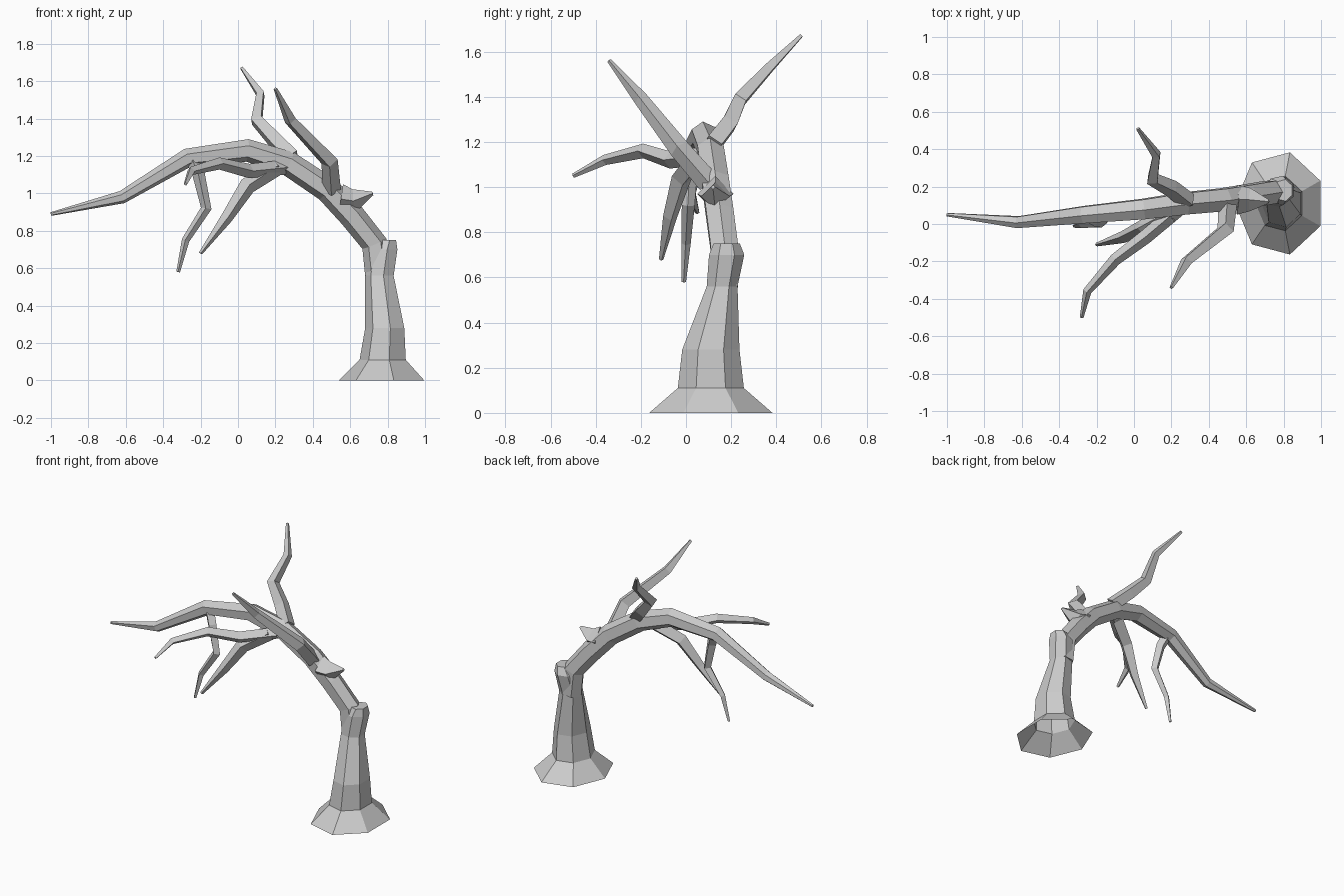
import bpy, bmesh, math
from mathutils import Vector

if "Cube" in bpy.data.objects:
    bpy.data.objects.remove(bpy.data.objects["Cube"], do_unlink=True)

# Single bark colour
bark = bpy.data.materials.new("grey_bark")
bark.use_nodes = True
grey = (.6, .6, .6, 1)
bark.diffuse_color = grey
bark.node_tree.nodes["Principled BSDF"].inputs["Base Color"].default_value = grey


def loft(name, rings, closed_start=True):
    """Skin a list of equal-length point rings with flat quads."""
    bm = bmesh.new()
    loops = [[bm.verts.new(point) for point in ring] for ring in rings]
    for lower, upper in zip(loops, loops[1:]):
        for i in range(len(lower)):
            # Index i - 1 wraps around to close the ring
            bm.faces.new((lower[i - 1], lower[i], upper[i], upper[i - 1]))
    bm.faces.new(loops[-1])
    if closed_start:
        bm.faces.new(loops[0][::-1])
    bmesh.ops.recalc_face_normals(bm, faces=bm.faces)
    mesh = bpy.data.meshes.new(name)
    bm.to_mesh(mesh)
    bm.free()
    mesh.materials.append(bark)
    bpy.context.collection.objects.link(bpy.data.objects.new(name, mesh))


def polygon(centre, across, along, sides, phase=0):
    """Regular polygon spanned by two radius vectors."""
    angles = [phase + math.tau * k / sides for k in range(sides)]
    return [centre + across * math.cos(a) + along * math.sin(a) for a in angles]


def limb(name, path, thick, tip=.01, sides=4, ref="Y", power=2):
    """Limb along a path, thinning from thick to tip, with an untwisted frame."""
    points = [Vector(p) for p in path]
    last = len(points) - 1
    across = Vector([float(axis == ref) for axis in "XYZ"])
    rings = []
    for i, point in enumerate(points):
        incoming = (point - points[max(i - 1, 0)]).normalized()
        outgoing = (points[min(i + 1, last)] - point).normalized()
        tangent = (incoming + outgoing).normalized()
        across = (across - tangent * across.dot(tangent)).normalized()
        radius = tip + (thick - tip) * (1 - (i / last) ** power)
        rings.append(polygon(point, across * radius, tangent.cross(across) * radius,
                             sides, math.pi / 6 if sides == 6 else 0))
    loft(name, rings)


# Trunk: seven-sided, with a flared open foot and a broken rim
trunk_levels = [  # centre, x radius, y radius
    ((.78, .11, 0), .24, .28),
    ((.78, .11, .11), .13, .15),
    ((.79, .11, .28), .11, .13),
    ((.76, .16, .56), .08, .07),
    ((.78, .18, .7), .08, .08),
    ((.8, .18, .75), .05, .06),
]
loft("trunk", [polygon(Vector(centre), Vector((rx, 0, 0)), Vector((0, ry, 0)), 7, math.pi)
               for centre, rx, ry in trunk_levels], closed_start=False)

# Arching main limb
limb("main_limb", [(.75, .17, .56), (.73, .17, .73), (.61, .15, .88), (.48, .13, 1.02),
                   (.27, .11, 1.16), (.05, .08, 1.23), (-.27, .05, 1.19),
                   (-.62, .01, .98), (-1, .05, .89)], thick=.07, sides=6, power=4)

# Broken stub on the outer bend
limb("broken_stub", [(.55, .13, .97), (.62, .13, .96), (.72, .12, 1)], thick=.08)

# Upright branches
limb("back_upper_branch", [(.29, .12, 1.19), (.2, .19, 1.28), (.1, .24, 1.39),
                           (.12, .37, 1.53), (.02, .51, 1.67)], thick=.05, ref="Z")
limb("front_upper_branch", [(.5, .1, 1.02), (.49, -.03, 1.17), (.28, -.2, 1.39),
                            (.2, -.34, 1.56)], thick=.05, ref="X")

# Long branch reaching forward
limb("front_long_branch", [(.25, .09, 1.14), (.06, -.07, 1.12), (-.1, -.19, 1.16),
                           (-.25, -.36, 1.12), (-.28, -.5, 1.05)], thick=.04, ref="Z")

# Hanging branches
limb("hanging_spike_branch", [(.2, .06, 1.14), (.05, -.02, 1.04), (-.06, -.07, .87),
                              (-.2, -.11, .68)], thick=.05)
limb("hanging_crooked_branch", [(-.24, .04, 1.17), (-.21, .02, 1.1), (-.17, .01, .92),
                                (-.28, 0, .75), (-.32, -.01, .58)], thick=.035)
